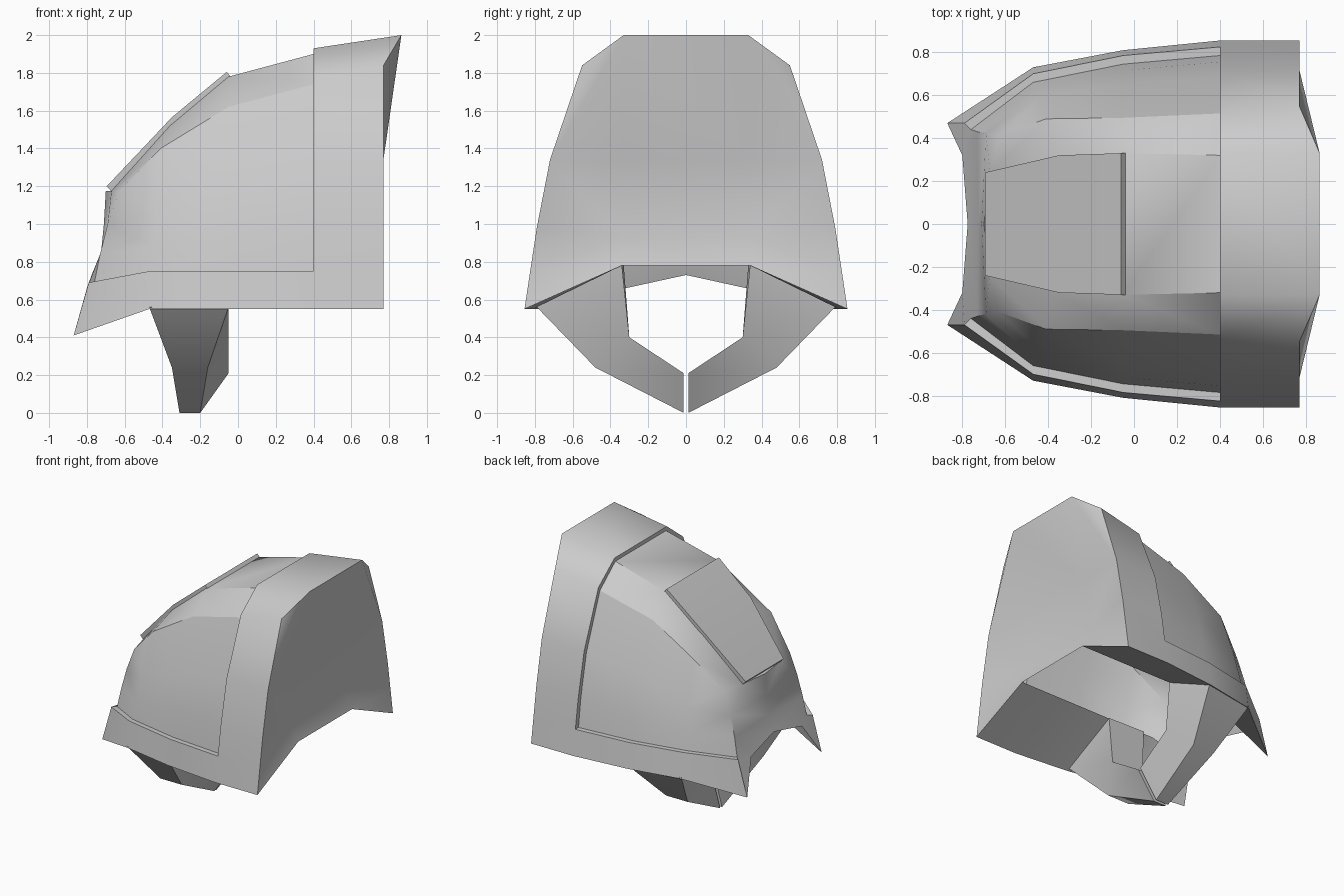
import bpy, bmesh, math

if "Cube" in bpy.data.objects:
    bpy.data.objects.remove(bpy.data.objects["Cube"])


def finish(name, bm, angle=32, chains=()):
    bmesh.ops.remove_doubles(bm, verts=bm.verts, dist=0.0005)
    bmesh.ops.recalc_face_normals(bm, faces=bm.faces)
    me = bpy.data.meshes.new(name)
    bm.to_mesh(me)
    bm.free()
    ob = bpy.data.objects.new(name, me)
    bpy.context.collection.objects.link(ob)
    bpy.ops.object.select_all(action='DESELECT')
    ob.select_set(True)
    bpy.context.view_layer.objects.active = ob
    bpy.ops.object.shade_smooth_by_angle(angle=math.radians(angle))
    # extra hard edges along named ridge lines
    for chain in chains:
        keys = {(round(x, 3), round(y, 3), round(z, 3)) for x, y, z in chain}
        for ed in me.edges:
            ks = [me.vertices[i].co for i in ed.vertices]
            if all((round(c.x, 3), round(abs(c.y), 3), round(c.z, 3)) in keys for c in ks):
                ed.use_edge_sharp = True
    return ob


def flip(p):
    return (p[0], -p[1], p[2])


def face(bm, pts):
    bm.faces.new([bm.verts.new(p) for p in pts])


def both(bm, pts):
    face(bm, pts)
    face(bm, [flip(p) for p in pts])


def skin(bm, sections):
    for a, b in zip(sections, sections[1:]):
        n = len(a)
        for i in range(n):
            j = (i + 1) % n
            face(bm, [a[i], a[j], b[j], b[i]])


def half_skin(bm, a, b):
    for i in range(len(a) - 1):
        both(bm, [a[i], a[i + 1], b[i + 1], b[i]])


def bridge(bm, a, b):
    # quad across the centre plane
    face(bm, [a, b, flip(b), flip(a)])


def mirrored(half):
    return half + [flip(p) for p in reversed(half)]


def section(x, pts):
    return [(x, y, z) for y, z in pts]


# Shell front: inner rim, rim bottom, rim top, ledge, side, upper side, shoulder, crown
hull = [
    section(.40, [(.34, .78), (.855, .55), (.825, .75), (.785, .75), (.755, .98),
                  (.685, 1.31), (.515, 1.74), (.32, 1.90)]),
    section(-.05, [(.34, .78), (.81, .55), (.785, .75), (.745, .75), (.715, .95),
                   (.65, 1.22), (.495, 1.62), (.33, 1.78)]),
    [(-.46, .335, .77), (-.47, .73, .55), (-.47, .70, .75), (-.47, .66, .75),
     (-.45, .64, .88), (-.43, .60, 1.07), (-.41, .49, 1.40), (-.36, .32, 1.52)],
    [(-.80, .32, .66), (-.87, .47, .41), (-.79, .47, .69), (-.76, .44, .69),
     (-.73, .43, .84), (-.69, .42, 1.0), (-.63, .41, 1.17), (-.67, .24, 1.175)],
]
bm = bmesh.new()
for a, b in zip(hull, hull[1:]):
    half_skin(bm, a, b)
    bridge(bm, a[-1], b[-1])

# Nose end with a notch that peaks in the middle
e = hull[-1]
mids = [(-.775, 0, .73), (-.725, 0, .85), (-.71, 0, 1.0), (-.70, 0, 1.175)]
both(bm, e[:5])
both(bm, [mids[0], e[0], e[4], mids[1]])
both(bm, [mids[1], e[4], e[5], mids[2]])
both(bm, [mids[2], e[5], e[7], mids[3]])
both(bm, [e[5], e[6], e[7]])
face(bm, [mids[3], e[7], flip(e[7])])

# Raised rear band, joined to the front by a small step
front = section(.40, [(.34, .78), (.855, .55), (.825, .75), (.79, .98),
                      (.715, 1.33), (.535, 1.77), (.33, 1.93)])
rear = section(.77, [(.34, .78), (.855, .55), (.825, .75), (.79, .98),
                     (.72, 1.34), (.55, 1.84)]) + [(.865, .33, 2.0)]
half_skin(bm, front, rear)
bridge(bm, front[-1], rear[-1])
half_skin(bm, front[3:], hull[0][4:])
both(bm, [front[2], front[3], hull[0][4], hull[0][3]])
bridge(bm, front[-1], hull[0][-1])

# Dished rear wall
low, mid = (.70, .34, .93), (.755, .34, 1.34)
for a, b in [(rear[0], low), (low, mid), (mid, rear[6])]:
    bridge(bm, a, b)
both(bm, [rear[0], rear[1], rear[2], low])
both(bm, [low, rear[2], rear[3]])
both(bm, [low, rear[3], rear[4], mid])
both(bm, [mid, rear[4], rear[6]])
both(bm, [rear[4], rear[5], rear[6]])
shoulder = [h[6] for h in hull]
finish("shell", bm, 40, [shoulder])

# Raised plate on the crown
bm = bmesh.new()
rings = [mirrored([(x + .04, y, z - .045), (x, y, z)])
         for x, y, z in [(-.06, .33, 1.805), (-.35, .32, 1.565), (-.695, .24, 1.2)]]
skin(bm, rings)
face(bm, rings[0])
face(bm, rings[-1])
finish("crown_plate", bm, 20)

# Two straps meeting under the shell
strap = [
    [(-.47, .73, .56), (-.05, .79, .56), (-.05, .34, .785), (-.37, .33, .785)],
    [(-.35, .48, .24), (-.16, .48, .24), (-.05, .30, .40), (-.33, .30, .40)],
    [(-.31, .012, 0), (-.20, .012, 0), (-.05, .012, .21), (-.25, .012, .21)],
]
for name, s in (("strap_back", 1), ("strap_front", -1)):
    bm = bmesh.new()
    rings = [[(x, s * y, z) for x, y, z in r] for r in strap]
    skin(bm, rings)
    face(bm, rings[0])
    face(bm, rings[-1])
    finish(name, bm, 42)
